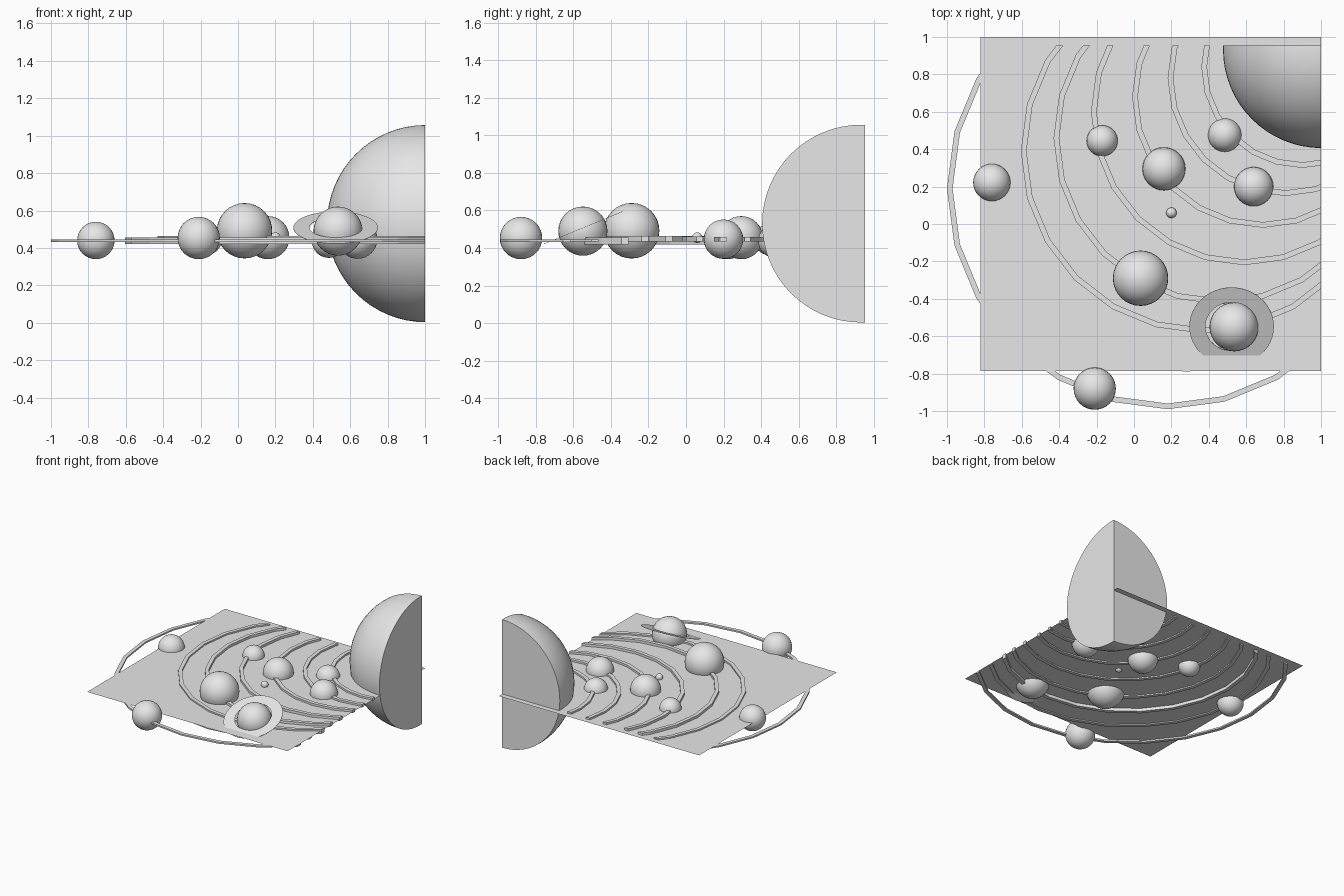
import bpy, bmesh, math
from mathutils import Matrix

cube = bpy.data.objects.get("Cube")
if cube:
    bpy.data.objects.remove(cube, do_unlink=True)

grey = bpy.data.materials.new("plain_grey")
grey.use_nodes = True
grey.diffuse_color = (0.8, 0.8, 0.8, 1)
grey.node_tree.nodes["Principled BSDF"].inputs["Base Color"].default_value = (0.8, 0.8, 0.8, 1)

CUT_X, CUT_Y = 1.0, 0.955     # the two vertical cut planes
SHEET_Z = 0.445


def finish(bm, name, smooth=False):
    bmesh.ops.recalc_face_normals(bm, faces=bm.faces)
    mesh = bpy.data.meshes.new(name)
    bm.to_mesh(mesh)
    bm.free()
    mesh.materials.append(grey)
    obj = bpy.data.objects.new(name, mesh)
    bpy.context.collection.objects.link(obj)
    if smooth:
        bpy.ops.object.select_all(action='DESELECT')
        obj.select_set(True)
        bpy.context.view_layer.objects.active = obj
        bpy.ops.object.shade_smooth_by_angle(angle=math.radians(35))
    return obj


def clip(bm):
    """Trim to the quarter in front of both cut planes and cap the cuts."""
    for co, no in (((CUT_X, 0, 0), (1, 0, 0)), ((0, CUT_Y, 0), (0, 1, 0))):
        geom = bm.verts[:] + bm.edges[:] + bm.faces[:]
        bmesh.ops.bisect_plane(bm, geom=geom, plane_co=co, plane_no=no, clear_outer=True)
        bmesh.ops.holes_fill(bm, edges=[e for e in bm.edges if e.is_boundary], sides=0)


def ball(name, x, y, z, r, segments=32, cut=False):
    bm = bmesh.new()
    bmesh.ops.create_uvsphere(bm, u_segments=segments, v_segments=segments // 2, radius=r,
                              matrix=Matrix.Translation((x, y, z)))
    if cut:
        clip(bm)
    return finish(bm, name, smooth=True)


def band(inner, outer, low, high, segments, matrix):
    """Ring with a rectangular section."""
    bm = bmesh.new()
    section = ((inner, low), (outer, low), (outer, high), (inner, high))
    loops = []
    for i in range(segments):
        a = 2 * math.pi * i / segments
        loops.append([bm.verts.new(matrix @ Matrix.Rotation(a, 4, 'Z')
                                   @ Matrix.Translation((r, 0, z)).translation)
                      for r, z in section])
    for i, loop in enumerate(loops):
        nxt = loops[(i + 1) % segments]
        for k in range(4):
            j = (k + 1) % 4
            bm.faces.new((loop[k], loop[j], nxt[j], nxt[k]))
    return bm


# Flat base sheet
bm = bmesh.new()
bm.faces.new([bm.verts.new((x, y, SHEET_Z))
              for x, y in ((-0.82, -0.785), (1, -0.785), (1, 1), (-0.82, 1))])
finish(bm, "base_sheet")

# Quarter sun
ball("sun", 1.003, 0.933, 0.53, 0.527, segments=64, cut=True)

# Orbit tracks: centre x, centre y, outer radius, bottom, top
tracks = [
    (0.90, 0.84, 0.54, 0.435, 0.460),
    (0.81, 0.78, 0.63, 0.435, 0.460),
    (0.69, 0.68, 0.70, 0.435, 0.462),
    (0.59, 0.60, 0.82, 0.435, 0.465),
    (0.46, 0.46, 0.89, 0.435, 0.465),
    (0.37, 0.39, 0.975, 0.420, 0.457),
    (0.28, 0.28, 1.07, 0.436, 0.4445),
    (0.18, 0.19, 1.18, 0.432, 0.4445),
]
for n, (x, y, r, low, high) in enumerate(tracks, 1):
    bm = band(r - 0.03, r, low, high, 24, Matrix.Translation((x, y, 0)))
    clip(bm)
    finish(bm, f"orbit_track_{n}")

# Planets and moon
planets = {
    "first_planet": (0.485, 0.475, 0.437, 0.09),
    "second_planet": (0.64, 0.20, 0.447, 0.105),
    "third_planet": (0.16, 0.295, 0.455, 0.115),
    "moon": (0.20, 0.06, 0.455, 0.028),
    "fourth_planet": (-0.17, 0.445, 0.445, 0.083),
    "fifth_planet": (0.035, -0.29, 0.492, 0.148),
    "ringed_planet": (0.535, -0.55, 0.49, 0.131),
    "seventh_planet": (-0.76, 0.222, 0.44, 0.1),
    "eighth_planet": (-0.21, -0.88, 0.453, 0.113),
}
for name, spec in planets.items():
    ball(name, *spec)

# Tilted planet ring, high at the back
tilt = Matrix.Translation((0.522, -0.548, 0.508)) @ Matrix.Rotation(math.radians(22.4), 4, 'X')
finish(band(0.14, 0.226, -0.001, 0.001, 48, tilt), "planet_ring")
